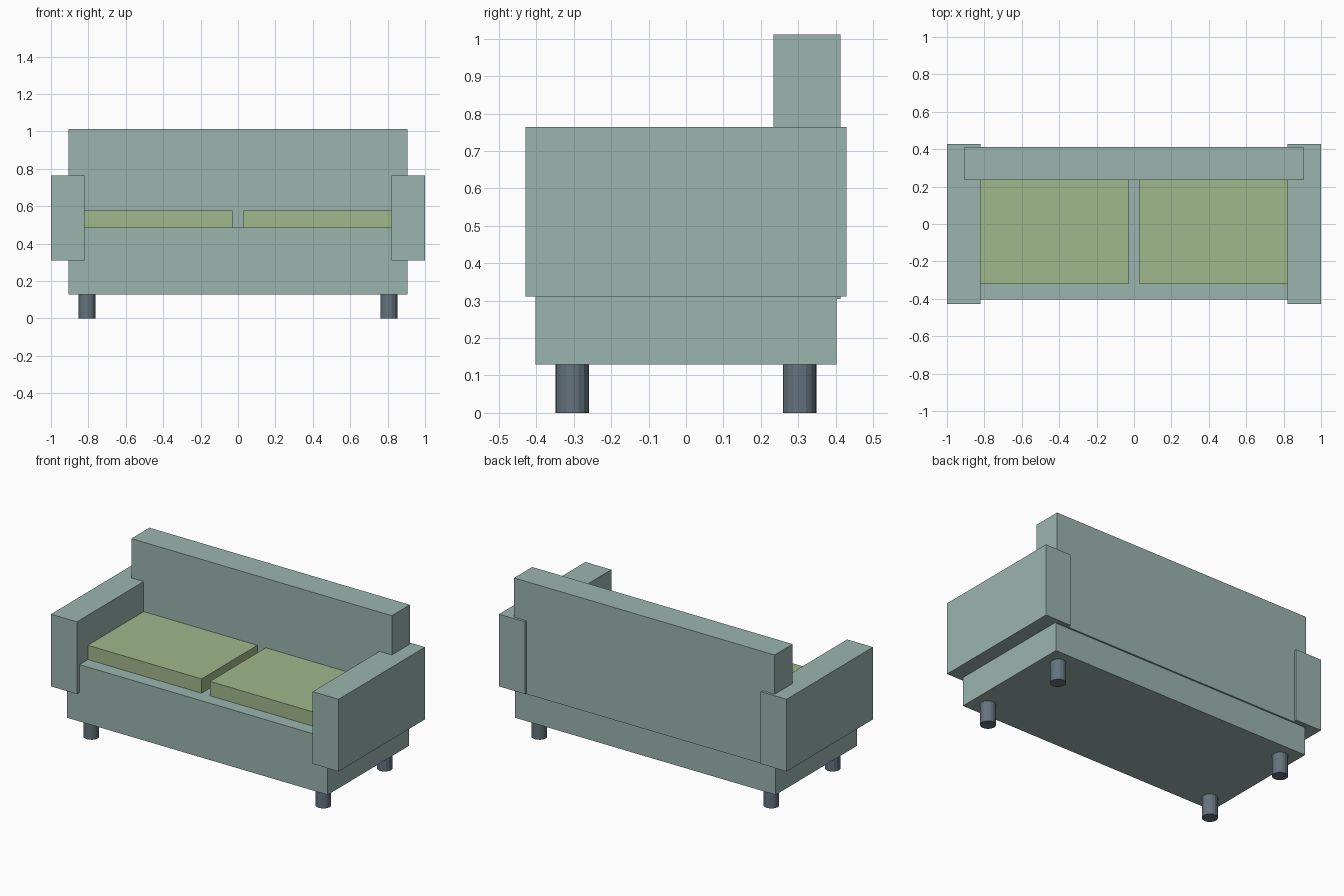
import bpy

if "Cube" in bpy.data.objects:
    bpy.data.objects.remove(bpy.data.objects["Cube"])


def material(name, rgb):
    m = bpy.data.materials.new(name)
    m.diffuse_color = (*rgb, 1.0)
    m.use_nodes = True
    m.node_tree.nodes["Principled BSDF"].inputs["Base Color"].default_value = m.diffuse_color
    return m


SAGE = material("sage fabric", (0.328, 0.456, 0.429))
GREEN = material("olive cushion", (0.352, 0.479, 0.262))
SLATE = material("slate leg", (0.127, 0.171, 0.205))


def box(name, x, y, z, mat):
    """Box spanning the (low, high) range on each axis."""
    spans = (x, y, z)
    bpy.ops.mesh.primitive_cube_add(size=1, location=[(a + b) / 2 for a, b in spans])
    ob = bpy.context.object
    ob.name = name
    ob.scale = [b - a for a, b in spans]
    bpy.ops.object.transform_apply(location=False, rotation=False, scale=True)
    ob.data.materials.append(mat)
    return ob


# Base and backrest
box("base", (-0.906, 0.906), (-0.403, 0.403), (0.129, 0.486), SAGE)
box("backrest", (-0.906, 0.906), (0.234, 0.413), (0.305, 1.012), SAGE)

for side, s in (("left", -1), ("right", 1)):
    # Armrest and seat cushion
    box(side + "_armrest", sorted((s * 0.82, s * 1.0)), (-0.429, 0.429), (0.311, 0.765), SAGE)
    box(side + "_cushion", sorted((s * 0.029, s * 0.825)), (-0.32, 0.24), (0.48, 0.576), GREEN)
    # Round legs
    for end, t in (("front", -1), ("back", 1)):
        bpy.ops.mesh.primitive_cylinder_add(vertices=16, radius=0.045, depth=0.13,
                                            location=(s * 0.807, t * 0.304, 0.065))
        leg = bpy.context.object
        leg.name = f"{end}_{side}_leg"
        leg.data.materials.append(SLATE)
